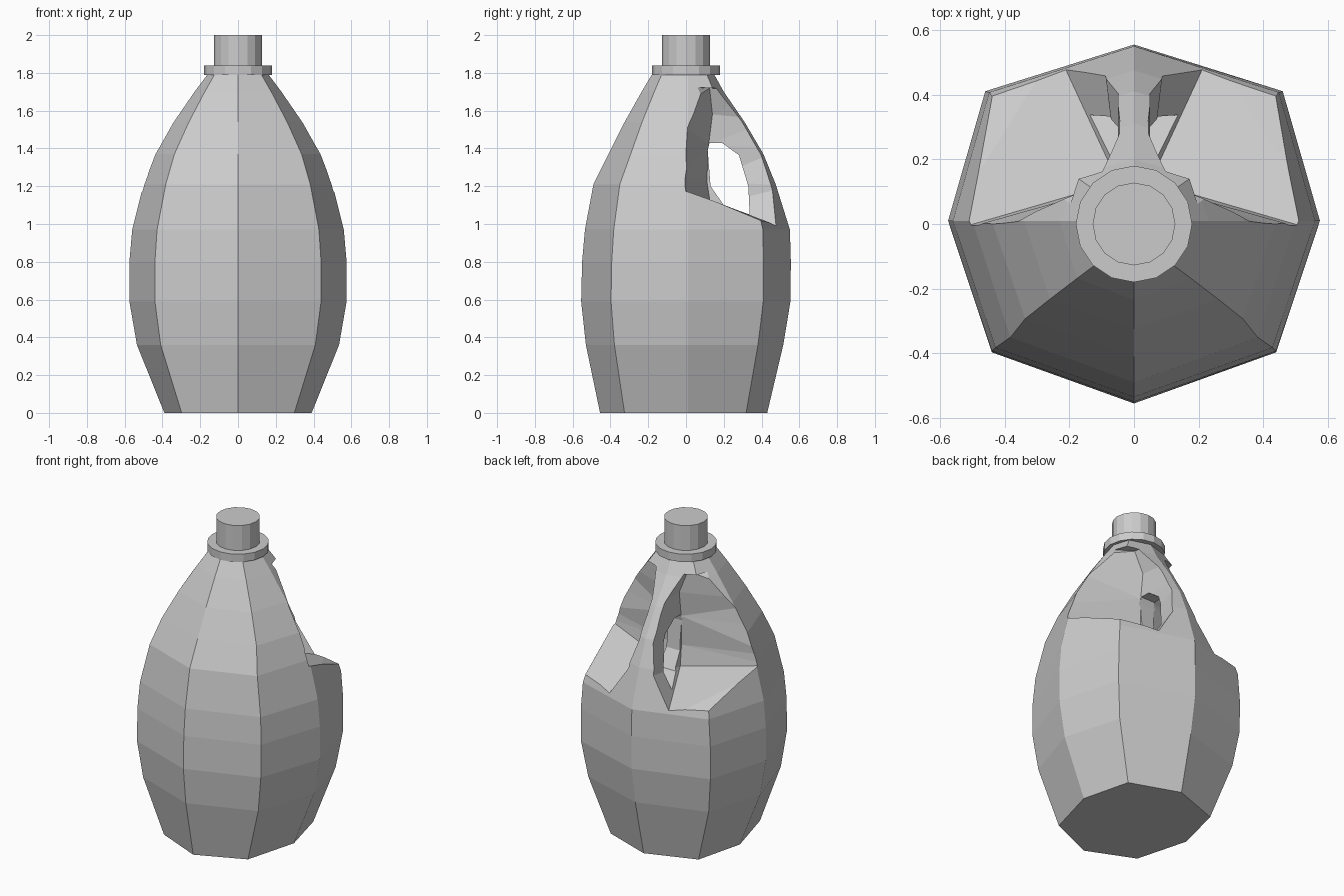
import bpy, bmesh, math

if "Cube" in bpy.data.objects:
    bpy.data.objects.remove(bpy.data.objects["Cube"])


def make_object(name, bm):
    bmesh.ops.recalc_face_normals(bm, faces=bm.faces[:])
    mesh = bpy.data.meshes.new(name)
    bm.to_mesh(mesh)
    bm.free()
    obj = bpy.data.objects.new(name, mesh)
    bpy.context.collection.objects.link(obj)
    return obj


def loft(name, rings, triangulate=False):
    """Skin a list of equal-length point rings and cap both ends."""
    bm = bmesh.new()
    vs = [[bm.verts.new(p) for p in ring] for ring in rings]
    n = len(vs[0])
    for a, b in zip(vs, vs[1:]):
        for i in range(n):
            j = (i + 1) % n
            bm.faces.new((a[i], a[j], b[j], b[i]))
    bm.faces.new(vs[0][::-1])
    bm.faces.new(vs[-1])
    if triangulate:
        bmesh.ops.triangulate(bm, faces=bm.faces[:])
    return make_object(name, bm)


def circle(r, z, n=16):
    return [(r * math.cos(math.tau * i / n), r * math.sin(math.tau * i / n), z)
            for i in range(n)]


# Eight-sided body: z, front y, side x, back y
profile = [
    (0.00, -0.455, 0.39, 0.43), (0.36, -0.53, 0.535, 0.515),
    (0.59, -0.555, 0.575, 0.553), (0.80, -0.55, 0.575, 0.555),
    (0.97, -0.535, 0.56, 0.55), (1.21, -0.49, 0.50, 0.475),
    (1.37, -0.41, 0.44, 0.41), (1.54, -0.325, 0.34, 0.31),
    (1.70, -0.235, 0.23, 0.20), (1.80, -0.175, 0.155, 0.145),
]


def body_ring(z, f, s, b):
    right = [(0.765 * s, 0.715 * f, z), (s, 0.01, z), (0.80 * s, 0.74 * b, z)]
    left = [(-x, y, z) for x, y, z in reversed(right)]
    return [(0, f, z)] + right + [(0, b, z)] + left


body = loft("jug_body", [body_ring(*p) for p in profile])

# Hand recess beside the handle: outer wall, inner wall, handle side, outside
recess = [
    [(0.6, -0.03, 1.19), (0.05, 0.13, 1.10), (0.24, 0.54, 0.97), (0.6, 0.6, 0.92)],
    [(0.6, -0.035, 1.25), (0.045, 0.11, 1.23), (0.10, 0.56, 1.20), (0.6, 0.6, 1.2)],
    [(0.6, -0.06, 1.41), (0.05, 0.12, 1.42), (0.05, 0.52, 1.40), (0.6, 0.6, 1.4)],
    [(0.6, -0.08, 1.58), (0.05, 0.14, 1.58), (0.04, 0.45, 1.55), (0.6, 0.6, 1.58)],
    [(0.6, -0.20, 1.73), (0.10, 0.125, 1.72), (0.09, 0.35, 1.70), (0.6, 0.6, 1.72)],
]
cutters = [loft("recess_cutter", [[(s * x, y, z) for x, y, z in ring] for ring in recess], True)
           for s in (1, -1)]

# Opening between the handle and the body
hole = [(0.115, 1.39), (0.125, 1.43), (0.19, 1.43), (0.28, 1.365), (0.33, 1.20),
        (0.337, 1.05), (0.20, 1.10), (0.13, 1.20)]
cutters.append(loft("handle_hole_cutter", [[(x, y, z) for y, z in hole] for x in (-0.25, 0.25)]))

bpy.context.view_layer.objects.active = body
for cutter in cutters:
    mod = body.modifiers.new("cut", 'BOOLEAN')
    mod.operation = 'DIFFERENCE'
    mod.solver = 'EXACT'
    mod.object = cutter
    bpy.ops.object.modifier_apply(modifier=mod.name)
    bpy.data.objects.remove(cutter)

# Neck collar and cap
collar = loft("neck_collar", [circle(0.18, 1.79), circle(0.18, 1.84)])
cap = loft("cap", [circle(0.128, 1.83), circle(0.128, 2.0)])
